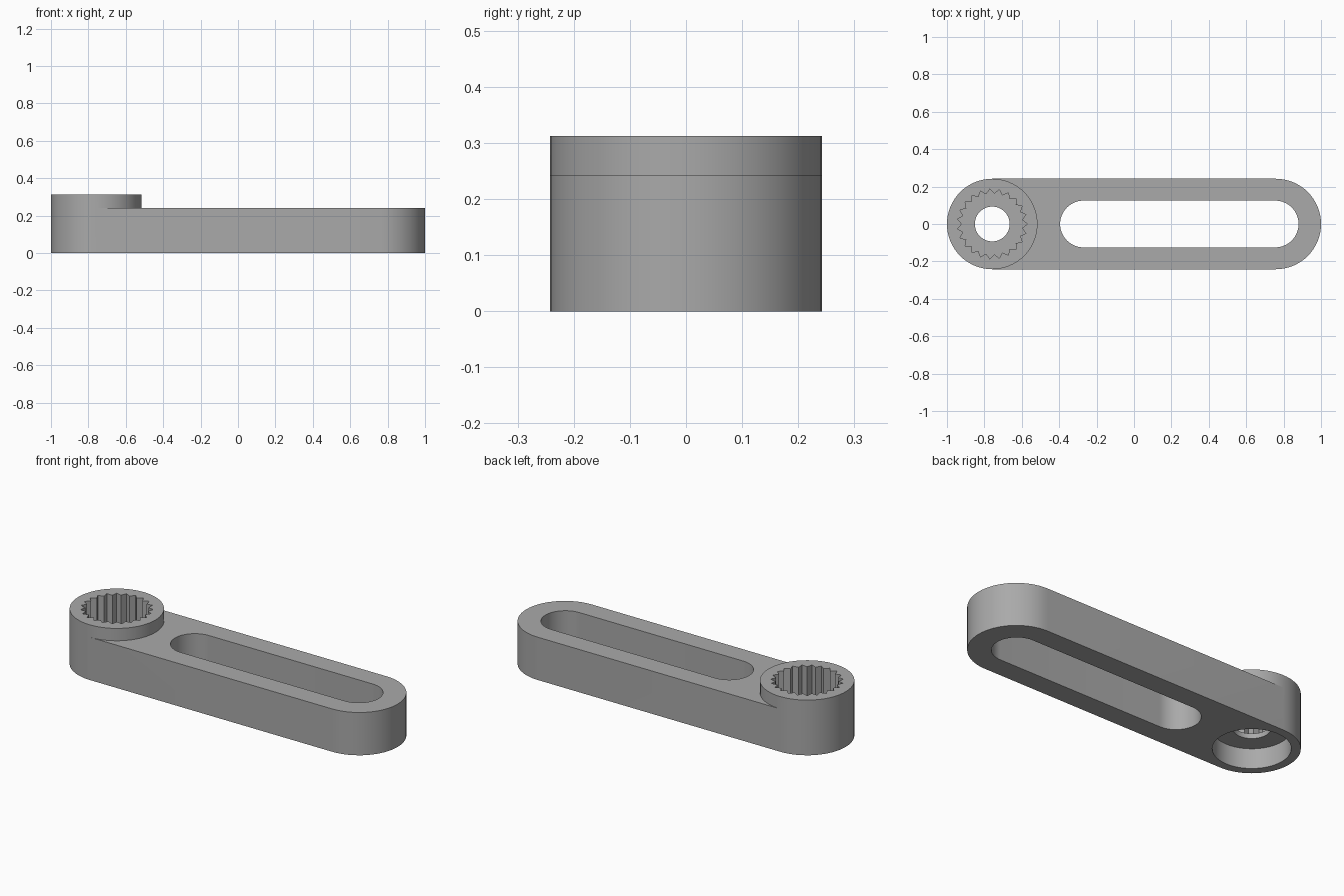
import bpy, bmesh
from math import sin, cos, pi, radians

if "Cube" in bpy.data.objects:
    bpy.data.objects.remove(bpy.data.objects["Cube"], do_unlink=True)

R = 0.242            # end radius of the arm
END = 1 - R          # distance of the end centres from the middle
ARM_Z, HUB_Z = 0.242, 0.312
RECESS_Z, FLOOR_Z = 0.112, 0.14
SEG = 32             # segments in a half circle
TEETH = 23


def arc(cx, r, a0, a1, n=SEG):
    return [(cx + r * cos(a0 + (a1 - a0) * i / n), r * sin(a0 + (a1 - a0) * i / n))
            for i in range(n + 1)]


def circle(cx, r):
    return arc(cx, r, 0, 2 * pi, 2 * SEG)[:-1]


def stadium(x0, x1, r):
    return arc(x1, r, -pi / 2, pi / 2) + arc(x0, r, pi / 2, 3 * pi / 2)


def spline(cx, r_in, r_out):
    pts = []
    for i in range(2 * TEETH):
        a = pi * i / TEETH
        r = r_in if i % 2 else r_out
        pts.append((cx + r * cos(a), r * sin(a)))
    return pts


bm = bmesh.new()


def ring(loop, z):
    return [bm.verts.new((x, y, z)) for x, y in loop]


def wall(loop, z0, z1):
    a, b = ring(loop, z0), ring(loop, z1)
    for i in range(len(a)):
        j = (i + 1) % len(a)
        bm.faces.new((a[i], a[j], b[j], b[i])).smooth = True


def cap(z, *loops):
    edges = []
    for loop in loops:
        v = ring(loop, z)
        edges += [bm.edges.new((v[i - 1], v[i])) for i in range(len(v))]
    bmesh.ops.triangle_fill(bm, edges=edges, use_beauty=True, use_dissolve=False)


outer = stadium(-END, END, R)
slot = stadium(-0.27, 0.755, 0.125)
hub = circle(-END, R)
bore = circle(-END, 0.093)
recess = circle(-END, 0.195)
teeth = spline(-END, 0.162, 0.187)
# Arm top stops at the curved foot of the hub
arm_top = arc(END, R, -pi / 2, pi / 2) + arc(-END, R, pi / 2, -pi / 2)

# Arm with its long slot
wall(outer, 0, ARM_Z)
wall(slot, 0, ARM_Z)
cap(0, outer, slot, recess)
cap(ARM_Z, arm_top, slot)

# Raised hub with toothed socket
wall(hub, ARM_Z, HUB_Z)
cap(HUB_Z, hub, teeth)
wall(teeth, FLOOR_Z, HUB_Z)
cap(FLOOR_Z, teeth, bore)

# Screw hole and round recess underneath
wall(bore, RECESS_Z, FLOOR_Z)
cap(RECESS_Z, recess, bore)
wall(recess, 0, RECESS_Z)

bmesh.ops.remove_doubles(bm, verts=bm.verts, dist=0.0001)
bmesh.ops.recalc_face_normals(bm, faces=bm.faces)
mesh = bpy.data.meshes.new("slotted_lever_arm")
bm.to_mesh(mesh)
bm.free()

arm = bpy.data.objects.new("slotted_lever_arm", mesh)
bpy.context.collection.objects.link(arm)

# Plain grey
grey = bpy.data.materials.new("grey")
grey.use_nodes = True
colour = (0.4, 0.4, 0.4, 1)
grey.diffuse_color = colour
grey.node_tree.nodes["Principled BSDF"].inputs["Base Color"].default_value = colour
mesh.materials.append(grey)

bpy.context.view_layer.objects.active = arm
arm.select_set(True)
bpy.ops.object.shade_smooth_by_angle(angle=radians(30))
